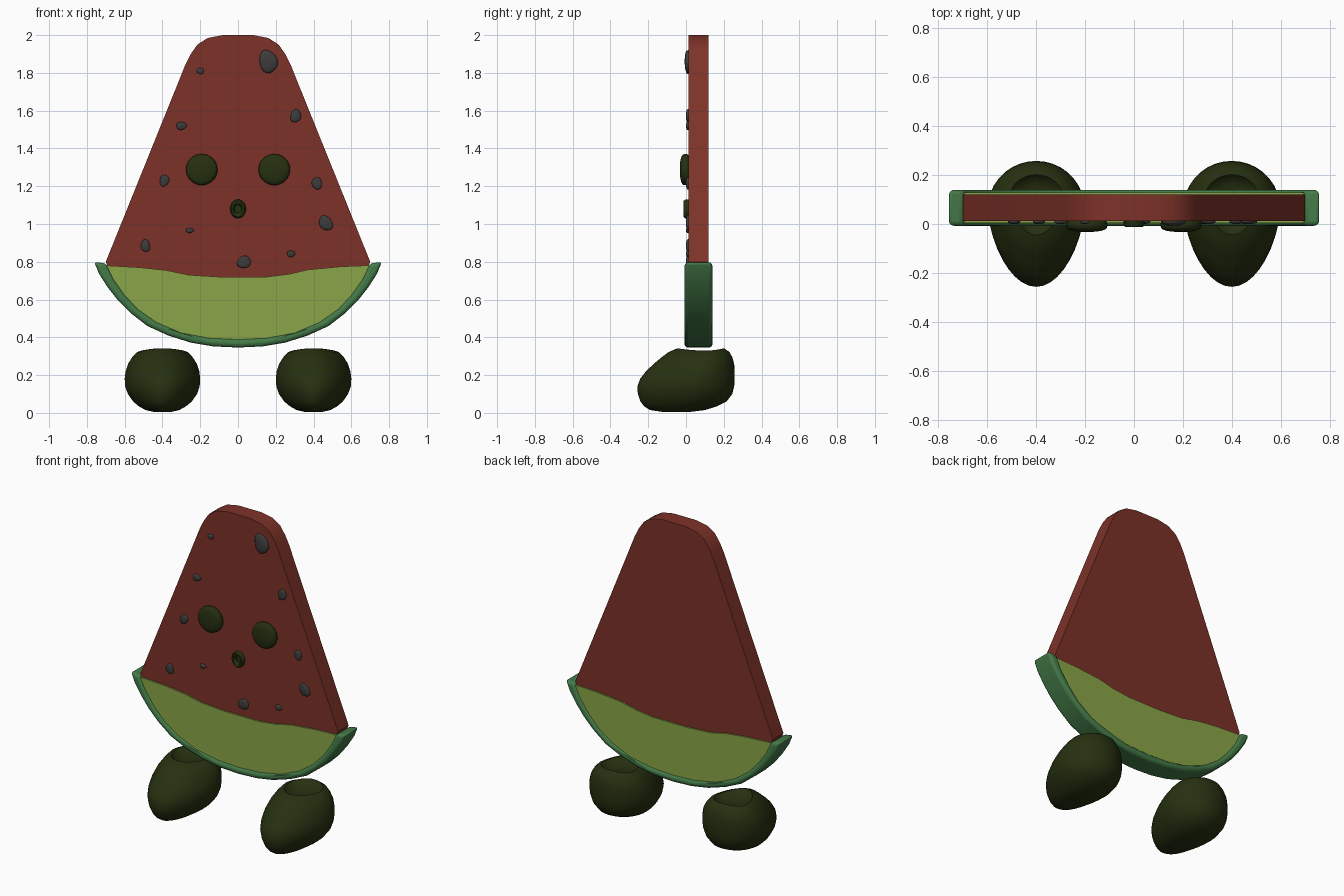
import bpy, bmesh, math, random
from mathutils import Vector

if "Cube" in bpy.data.objects:
    bpy.data.objects.remove(bpy.data.objects["Cube"])

random.seed(4)


def mat(name, rgb):
    m = bpy.data.materials.new(name)
    m.diffuse_color = tuple((c / 255 / 12.92) if c < 11 else ((c / 255 + 0.055) / 1.055) ** 2.4
                            for c in rgb) + (1,)
    m.use_nodes = True
    m.node_tree.nodes["Principled BSDF"].inputs["Base Color"].default_value = m.diffuse_color
    return m


RED = mat("flesh red", (125, 50, 40))
LIME = mat("pale rind green", (138, 166, 72))
GREEN = mat("rind green", (68, 122, 72))
OLIVE = mat("dark olive", (38, 48, 16))
GREY = mat("seed grey", (60, 60, 60))


def finish(bm, name, material, bevel=0.0, angle=35):
    bmesh.ops.recalc_face_normals(bm, faces=bm.faces)
    me = bpy.data.meshes.new(name)
    bm.to_mesh(me)
    bm.free()
    ob = bpy.data.objects.new(name, me)
    bpy.context.collection.objects.link(ob)
    me.materials.append(material)
    bpy.ops.object.select_all(action='DESELECT')
    ob.select_set(True)
    bpy.context.view_layer.objects.active = ob
    bpy.ops.object.shade_smooth_by_angle(angle=math.radians(angle))
    if bevel:
        b = ob.modifiers.new("soft edges", 'BEVEL')
        b.width, b.segments, b.limit_method, b.angle_limit = bevel, 3, 'ANGLE', math.radians(50)
    return ob


def slab(name, outline, y0, y1, material, bevel=0.0):
    """Front outline (x, z) given a thickness in y."""
    bm = bmesh.new()
    f = bm.faces.new([bm.verts.new((x, y0, z)) for x, z in outline])
    ext = bmesh.ops.extrude_face_region(bm, geom=[f])
    bmesh.ops.translate(bm, vec=(0, y1 - y0, 0),
                        verts=[v for v in ext['geom'] if isinstance(v, bmesh.types.BMVert)])
    return finish(bm, name, material, bevel)


def both(half):
    """Mirror a half outline that runs from the right edge to the centre."""
    return half + [(-x, z) for x, z in reversed(half) if x > 0]


# Red flesh wedge
slab("flesh", both([(0.66, 0.71), (0.70, 0.80), (0.28, 1.84), (0.25, 1.90), (0.215, 1.95),
                    (0.16, 1.985), (0.08, 2.0)]), 0.013, 0.12, RED)

# Pale inner rind with a wavy top edge
inner = [(0.697, 0.79), (0.66, 0.71), (0.60, 0.625), (0.53, 0.55), (0.43, 0.48),
         (0.30, 0.425), (0.15, 0.397), (0, 0.39)]
wave = [(-0.697, 0.78), (-0.52, 0.77), (-0.38, 0.755), (-0.26, 0.73), (-0.10, 0.72),
        (0.15, 0.72), (0.27, 0.735), (0.37, 0.758), (0.55, 0.775), (0.68, 0.78)]
slab("inner_rind", both([(x * 1.015, z - 0.01) for x, z in inner]) + wave, 0.004, 0.129, LIME)

# Green outer rind
outer = [(0.762, 0.80), (0.735, 0.735), (0.69, 0.665), (0.635, 0.595), (0.57, 0.53), (0.48, 0.46),
         (0.37, 0.41), (0.25, 0.372), (0.13, 0.352), (0, 0.346)]
slab("outer_rind", both(outer) + list(reversed(both(inner))), -0.008, 0.14, GREEN, 0.018)


# Feet: egg-shaped rings (z, front y, back y, half width) with a dished top
RINGS = [(0.006, -0.13, 0.03, 0.05), (0.015, -0.19, 0.10, 0.09), (0.035, -0.222, 0.165, 0.125),
         (0.06, -0.241, 0.215, 0.155), (0.10, -0.255, 0.245, 0.183), (0.14, -0.257, 0.255, 0.197),
         (0.18, -0.243, 0.258, 0.20), (0.22, -0.212, 0.258, 0.195), (0.26, -0.170, 0.255, 0.182),
         (0.295, -0.128, 0.245, 0.16), (0.322, -0.092, 0.23, 0.135), (0.342, -0.045, 0.202, 0.11),
         (0.322, -0.035, 0.19, 0.10), (0.305, 0.0, 0.155, 0.07)]


def foot(name, cx):
    n, bm, loops = 36, bmesh.new(), []
    for i, (z, yf, yb, hw) in enumerate(RINGS):
        yc = yf + (yb - yf) * 0.6
        ring = []
        for k in range(n):
            a = 2 * math.pi * k / n
            s, c = math.sin(a), math.cos(a)
            y = yc + s * ((yb - yc) if s > 0 else (yc - yf))
            x = hw * c * (1 - 0.14 * max(0, -s))
            dip = 0.012 * c * c if i == 11 else 0
            ring.append(bm.verts.new((cx + x, y, z - dip)))
        loops.append(ring)
    for a, b in zip(loops, loops[1:]):
        for k in range(n):
            bm.faces.new((a[k], a[(k + 1) % n], b[(k + 1) % n], b[k]))
    bm.faces.new(loops[0])
    bm.faces.new(loops[-1])
    finish(bm, name, OLIVE, angle=50)


def pebble(name, x, z, rx, rz, ry, y, material, tilt=0.0, rough=0.0):
    """Squashed dome on the front face."""
    bm = bmesh.new()
    bmesh.ops.create_uvsphere(bm, u_segments=20, v_segments=12, radius=1)
    p1, p2 = random.uniform(0, 6), random.uniform(0, 6)
    for v in bm.verts:
        a = math.atan2(v.co.y, v.co.x)
        r = 1 + rough * (math.sin(2 * a + p1) * 0.5 + math.sin(3 * a + p2))
        px, pz, h = v.co.x * rx * r, v.co.y * rz * r, v.co.z
        h = math.copysign(abs(h) ** 0.6, h)
        v.co = Vector((x + px * math.cos(tilt) - pz * math.sin(tilt), y + h * ry,
                       z + px * math.sin(tilt) + pz * math.cos(tilt)))
    finish(bm, name, material, angle=60)


for side, sx in (("left", -1), ("right", 1)):
    foot(side + "_foot", 0.4 * sx)
    pebble(side + "_eye", 0.192 * sx, 1.288, 0.084, 0.083, 0.03, -0.003, OLIVE)

# Mouth: small open ring with a recessed centre
bm = bmesh.new()
n, prof = 24, [(1.0, 0.02), (1.0, -0.004), (0.85, -0.013), (0.62, -0.013), (0.5, -0.006), (0.4, 0.006)]
loops = [[bm.verts.new((0.042 * r * math.cos(2 * math.pi * k / n), y,
                        1.08 + 0.05 * r * math.sin(2 * math.pi * k / n))) for k in range(n)]
         for r, y in prof]
for a, b in zip(loops, loops[1:]):
    for k in range(n):
        bm.faces.new((a[k], a[(k + 1) % n], b[(k + 1) % n], b[k]))
bm.faces.new(loops[-1])
bm.faces.new(loops[0])
finish(bm, "mouth", OLIVE, angle=50)

# Seeds: x, z, half width, half height, tilt
SEEDS = [(0.16, 1.86, 0.047, 0.062, 0.35), (-0.2, 1.81, 0.02, 0.016, 0), (-0.3, 1.52, 0.028, 0.021, 0),
         (0.305, 1.572, 0.028, 0.035, -0.4), (-0.39, 1.23, 0.024, 0.032, -0.2),
         (0.418, 1.215, 0.026, 0.033, 0.2), (0.465, 1.005, 0.034, 0.041, 0.7),
         (-0.255, 0.966, 0.022, 0.013, 0), (-0.49, 0.885, 0.024, 0.034, 0.1),
         (0.032, 0.798, 0.038, 0.031, 0.5), (0.28, 0.842, 0.022, 0.017, -0.2)]
for i, (x, z, rx, rz, t) in enumerate(SEEDS):
    pebble("seed_%d" % (i + 1), x, z, rx, rz, 0.019 if i == 0 else 0.012, 0.012, GREY, t, 0.06)
